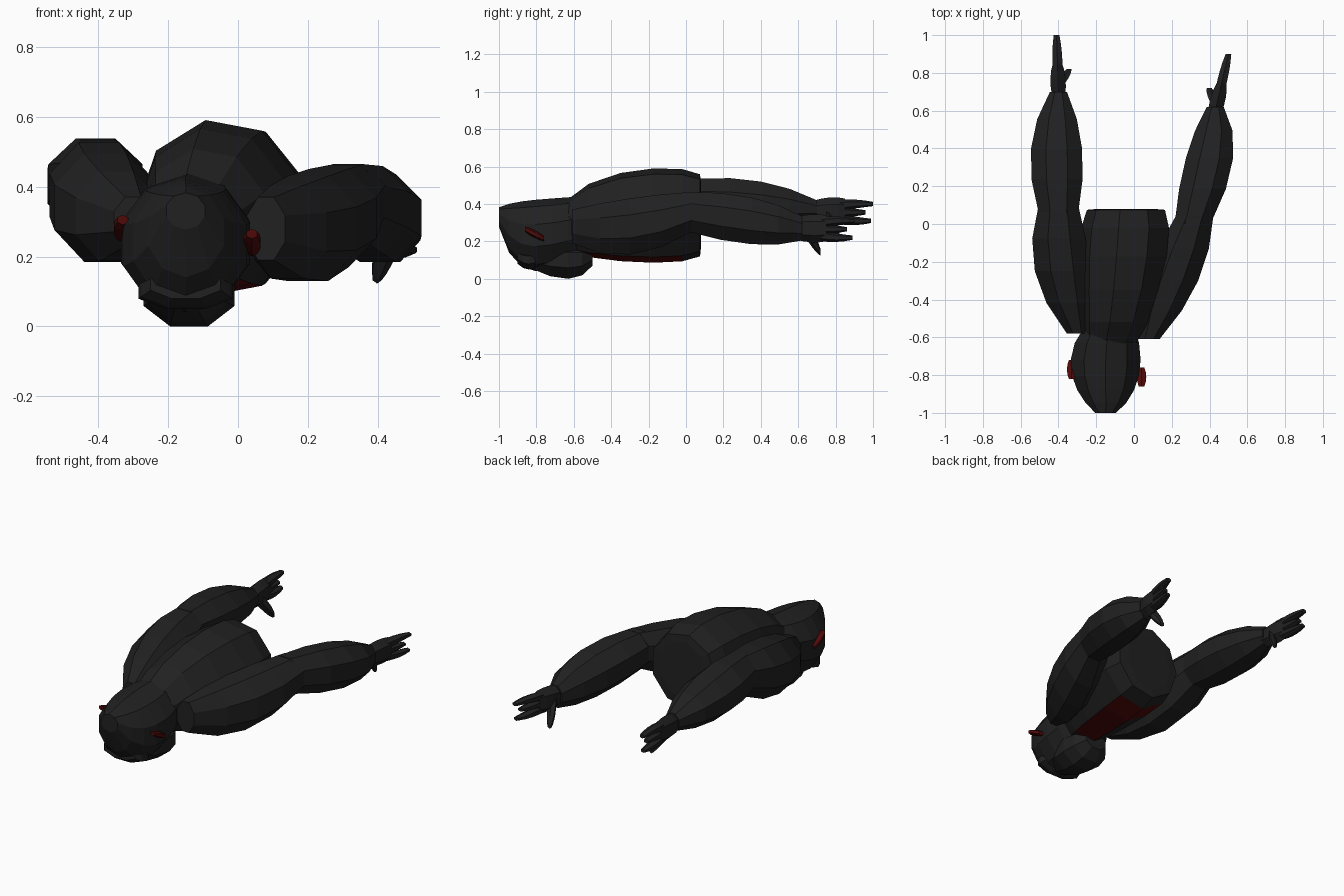
import bpy
import bmesh
from math import cos, sin, pi
from mathutils import Vector

cube = bpy.data.objects.get("Cube")
if cube:
    bpy.data.objects.remove(cube)


def material(name, red, other):
    color = (red, other, other, 1)
    made = bpy.data.materials.new(name)
    made.use_nodes = True
    made.diffuse_color = color
    made.node_tree.nodes["Principled BSDF"].inputs["Base Color"].default_value = color
    return made


FUR = material("black fur", .015, .015)
RED = material("dark red", .08, .003)


def blend(sections, t):
    """Smooth curve through all the sections, which sit at t = 0, 1, 2..."""
    total = Vector([0] * len(sections[0]))
    for i, section in enumerate(sections):
        weight = 1
        for j in range(len(sections)):
            if j != i:
                weight *= (t - j) / (i - j)
        total += Vector(section) * weight
    return total


def limb(name, *sections, sides=8, paint=FUR):
    """Faceted body through sections given as x, y, z, width, height."""
    bm = bmesh.new()
    rings = []
    for step in range(2 * len(sections) - 1):
        x, y, z, width, height = blend(sections, step / 2)
        grow = .5 / cos(pi / sides)
        ring = []
        for i in range(sides):
            angle = pi * (2 * i + 1) / sides
            ring.append(bm.verts.new((x + width * grow * cos(angle), y,
                                      z + height * grow * sin(angle))))
        rings.append(ring)
    for near, far in zip(rings, rings[1:]):
        for i in range(sides):
            bm.faces.new((near[i - 1], near[i], far[i], far[i - 1]))
    bm.faces.new(rings[0])
    bm.faces.new(rings[-1])
    bmesh.ops.recalc_face_normals(bm, faces=bm.faces)
    mesh = bpy.data.meshes.new(name)
    bm.to_mesh(mesh)
    bm.free()
    mesh.materials.append(paint)
    body = bpy.data.objects.new(name, mesh)
    bpy.context.collection.objects.link(body)
    return body


# Torso: nine sides give a ridged back and a flat, slightly rolled belly
torso = limb("torso",
             (-.13, -.65, .28, .26, .25),
             (-.07, -.35, .33, .41, .45),
             (-.04, -.02, .34, .45, .47),
             (-.04, .08, .34, .29, .33), sides=9)

# Red chest panel on the belly
torso.data.materials.append(RED)
for face in torso.data.polygons:
    if face.normal.z < -.85 and -.5 < face.center.y < -.05:
        face.material_index = 1

# Head lying face down, crown forward
limb("head",
     (-.15, -1, .33, .11, .1),
     (-.15, -.88, .24, .3, .33),
     (-.15, -.72, .24, .37, .36),
     (-.13, -.54, .28, .26, .31), sides=10)
limb("brow",
     (-.15, -.9, .12, .2, .08),
     (-.15, -.84, .1, .27, .1),
     (-.15, -.78, .12, .2, .08))
limb("muzzle",
     (-.15, -.84, .12, .14, .12),
     (-.14, -.63, .1, .26, .2),
     (-.14, -.5, .12, .14, .1))

# Ears slope down towards the neck; the head is rolled a little
for name, x, y, z in (("left_ear", .04, -.81, .24), ("right_ear", -.33, -.77, .28)):
    limb(name,
         (x, y - .05, z + .025, .03, .025),
         (x, y, z, .05, .035),
         (x, y + .05, z - .025, .03, .025), sides=6, paint=RED)

# Arms: upper arm and forearm meet in a crease at the elbow
limb("left_upper_arm",
     (.08, -.61, .28, .11, .18),
     (.2, -.3, .28, .28, .3),
     (.32, .04, .36, .2, .21))
limb("left_forearm",
     (.31, 0, .36, .19, .21),
     (.4, .35, .31, .25, .25),
     (.43, .62, .27, .09, .13))
limb("right_upper_arm",
     (-.3, -.58, .3, .11, .14),
     (-.38, -.25, .34, .29, .31),
     (-.4, .1, .42, .21, .23))
limb("right_forearm",
     (-.4, .06, .42, .21, .23),
     (-.41, .4, .4, .27, .24),
     (-.4, .7, .37, .09, .1))

# Hands: edge-on palms, fingers fanned vertically, thumbs hanging down
for side, wrist, lean, inner in (("left", Vector((.43, .6, .27)), .07, -1),
                                 ("right", Vector((-.4, .7, .36)), -.01, 1)):
    def reach(forward, up, width, height, inward=0):
        """Section of the hand measured from the wrist."""
        sway = lean * forward / .3 + inner * inward
        return (*(wrist + Vector((sway, forward, up))), width, height)

    limb(side + "_palm",
         reach(-.02, 0, .07, .1),
         reach(.07, 0, .08, .13),
         reach(.15, 0, .05, .12), sides=6)
    for k, length in enumerate((.29, .26, .3)):
        spread = .045 * k - .05
        limb(f"{side}_finger_{k + 1}",
             reach(.12, spread * .8, .05, .05),
             reach(length * .7, spread, .05, .04),
             reach(length, spread, .03, .02), sides=6)
    limb(side + "_thumb",
         reach(.05, -.02, .06, .08, .01),
         reach(.09, -.08, .05, .07, .04),
         reach(.12, -.13, .025, .03, .06), sides=6)
